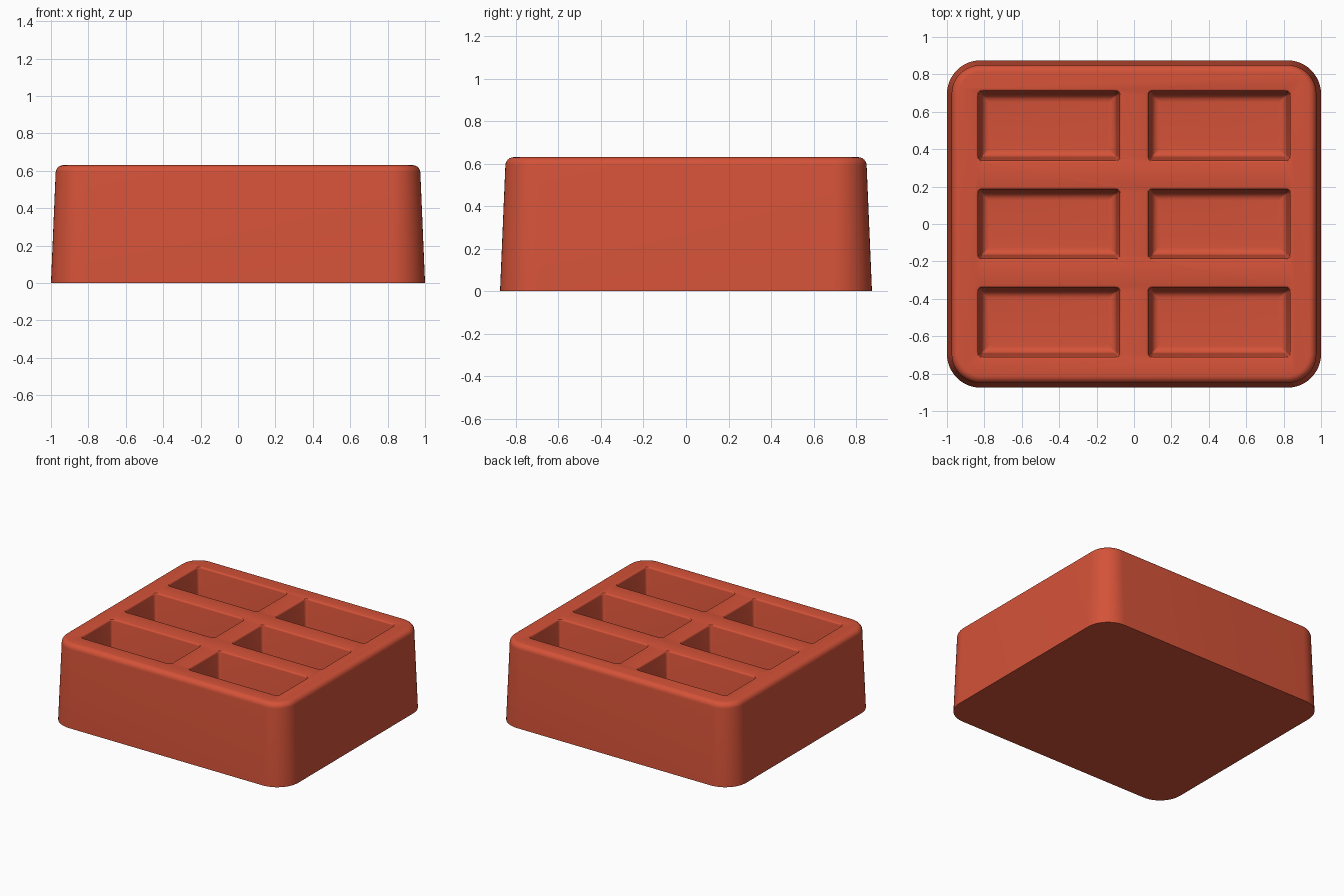
import bpy
import bmesh
from math import sin, cos, pi

cube = bpy.data.objects.get("Cube")
if cube:
    bpy.data.objects.remove(cube, do_unlink=True)

red = bpy.data.materials.new("brick red")
red.use_nodes = True
colour = (0.66, 0.085, 0.04, 1)
red.diffuse_color = colour
red.node_tree.nodes["Principled BSDF"].inputs["Base Color"].default_value = colour


def ring(bm, centre, hx, hy, radius, z, steps):
    """Rounded rectangle of vertices at height z."""
    verts = []
    for q, (sx, sy) in enumerate([(1, 1), (-1, 1), (-1, -1), (1, -1)]):
        for i in range(steps + 1):
            a = (q + i / steps) * pi / 2
            x = centre[0] + sx * (hx - radius) + radius * cos(a)
            y = centre[1] + sy * (hy - radius) + radius * sin(a)
            verts.append(bm.verts.new((x, y, z)))
    return verts


def loft(bm, centre, hx, hy, radius, profile, steps):
    """Stack inset rounded rectangles, profile = (inset, z) from bottom to top."""
    rings = [ring(bm, centre, hx - d, hy - d, max(radius - d, 0.008), z, steps)
             for d, z in profile]
    for low, high in zip(rings, rings[1:]):
        for i in range(len(low)):
            j = (i + 1) % len(low)
            bm.faces.new((low[i], low[j], high[j], high[i]))
    bm.faces.new(rings[0][::-1])
    bm.faces.new(rings[-1])


def make_object(name, bm):
    bmesh.ops.recalc_face_normals(bm, faces=bm.faces)
    mesh = bpy.data.meshes.new(name)
    bm.to_mesh(mesh)
    bm.free()
    mesh.materials.append(red)
    obj = bpy.data.objects.new(name, mesh)
    bpy.context.collection.objects.link(obj)
    return obj


def arc(n):
    return [i / n * pi / 2 for i in range(n + 1)]


# Tapered block with a rounded top edge
height, fillet, draft = 0.63, 0.04, 0.025
profile = [(0, 0)] + [(draft + fillet * (1 - cos(a)), height - fillet * (1 - sin(a)))
                      for a in arc(6)]
bm = bmesh.new()
loft(bm, (0, 0), 1.0, 0.875, 0.18, profile, 12)
block = make_object("tray_block", bm)

# Six drafted pockets with filleted floors and softened rims
floor, fillet, draft, rim = 0.13, 0.04, 0.03, 0.012
profile = [(draft + fillet * (1 - sin(a)), floor + fillet * (1 - cos(a))) for a in arc(5)]
profile += [(rim * sin(a), height - rim * (1 - cos(a))) for a in reversed(arc(3))]
profile.append((0, height + 0.05))
bm = bmesh.new()
for x in (-0.455, 0.455):
    for y in (-0.525, 0, 0.525):
        loft(bm, (x, y), 0.39, 0.197, 0.035, profile, 5)
cutter = make_object("pocket_cutter", bm)
cutter.hide_render = True

# Cut the pockets, then smooth the rounded edges
cut = block.modifiers.new("pockets", "BOOLEAN")
cut.operation = "DIFFERENCE"
cut.solver = "EXACT"
cut.object = cutter
bpy.ops.object.select_all(action="DESELECT")
bpy.context.view_layer.objects.active = block
block.select_set(True)
bpy.ops.object.modifier_apply(modifier=cut.name)
bpy.data.objects.remove(cutter, do_unlink=True)
bpy.ops.object.shade_smooth_by_angle()
